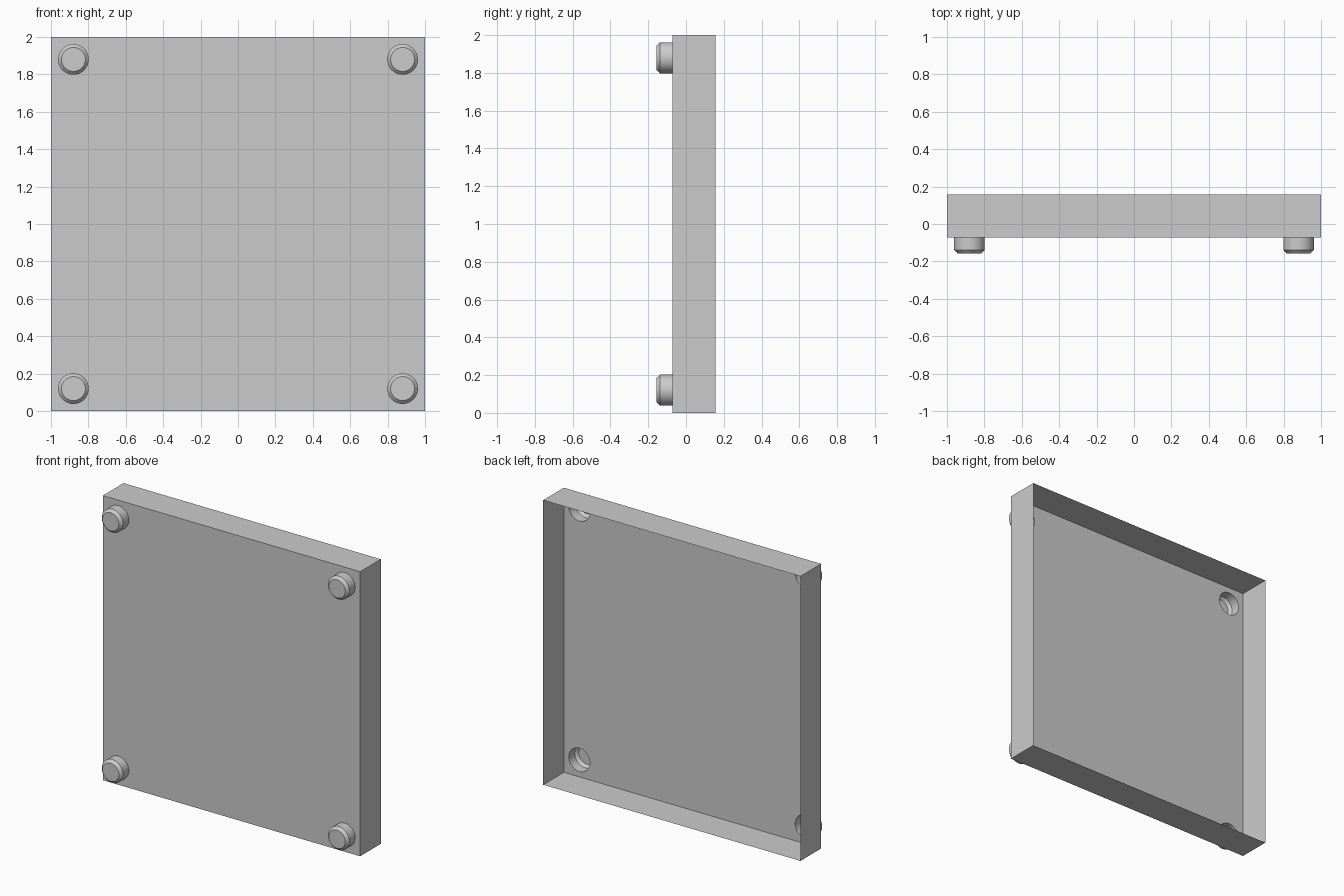
import bpy, bmesh
from math import cos, sin, pi

if "Cube" in bpy.data.objects:
    bpy.data.objects.remove(bpy.data.objects["Cube"])

FRONT, BACK = -0.072, 0.157
PEG_R, SEG = 0.082, 48
CENTRES = [(x, z) for x in (-0.88, 0.88) for z in (0.12, 1.88)]


def ring(bm, cx, cz, r, y):
    return [bm.verts.new((cx + r * cos(2 * pi * i / SEG), y, cz + r * sin(2 * pi * i / SEG)))
            for i in range(SEG)]


def loop_edges(bm, vs):
    return [bm.edges.new((vs[i - 1], vs[i])) for i in range(len(vs))]


def finish(bm, name):
    me = bpy.data.meshes.new(name)
    bm.to_mesh(me)
    bm.free()
    ob = bpy.data.objects.new(name, me)
    bpy.context.collection.objects.link(ob)
    return ob


# Front sheet with a round opening behind each peg
bm = bmesh.new()
corners = [(-1, 0), (1, 0), (1, 2), (-1, 2)]
outer = [bm.verts.new((x, FRONT, z)) for x, z in corners]
edges = loop_edges(bm, outer)
for cx, cz in CENTRES:
    edges += loop_edges(bm, ring(bm, cx, cz, PEG_R, FRONT))
bmesh.ops.triangle_fill(bm, edges=edges, use_beauty=True, normal=(0, -1, 0))
for f in bm.faces:
    f.normal_update()
    if f.normal.y > 0:
        f.normal_flip()

# Thin side walls, back left open
rear = [bm.verts.new((x, BACK, z)) for x, z in corners]
for i in range(4):
    bm.faces.new((outer[i], outer[i - 1], rear[i - 1], rear[i]))
finish(bm, "open_back_panel")

# Hollow chamfered pegs, open towards the panel
for n, (cx, cz) in enumerate(CENTRES):
    bm = bmesh.new()
    rings = [ring(bm, cx, cz, r, y)
             for r, y in ((PEG_R, FRONT), (PEG_R, -0.138), (0.064, -0.157))]
    for a, b in zip(rings, rings[1:]):
        for i in range(SEG):
            bm.faces.new((a[i - 1], b[i - 1], b[i], a[i]))
    bm.faces.new(rings[-1])
    for f in bm.faces:
        f.normal_update()
        c = f.calc_center_median()
        if f.normal.x * (c.x - cx) + f.normal.z * (c.z - cz) - f.normal.y * 0.01 < 0:
            f.normal_flip()
    peg = finish(bm, f"peg_{n + 1}")
    bpy.ops.object.select_all(action='DESELECT')
    peg.select_set(True)
    bpy.context.view_layer.objects.active = peg
    bpy.ops.object.shade_smooth_by_angle(angle=pi / 6)
